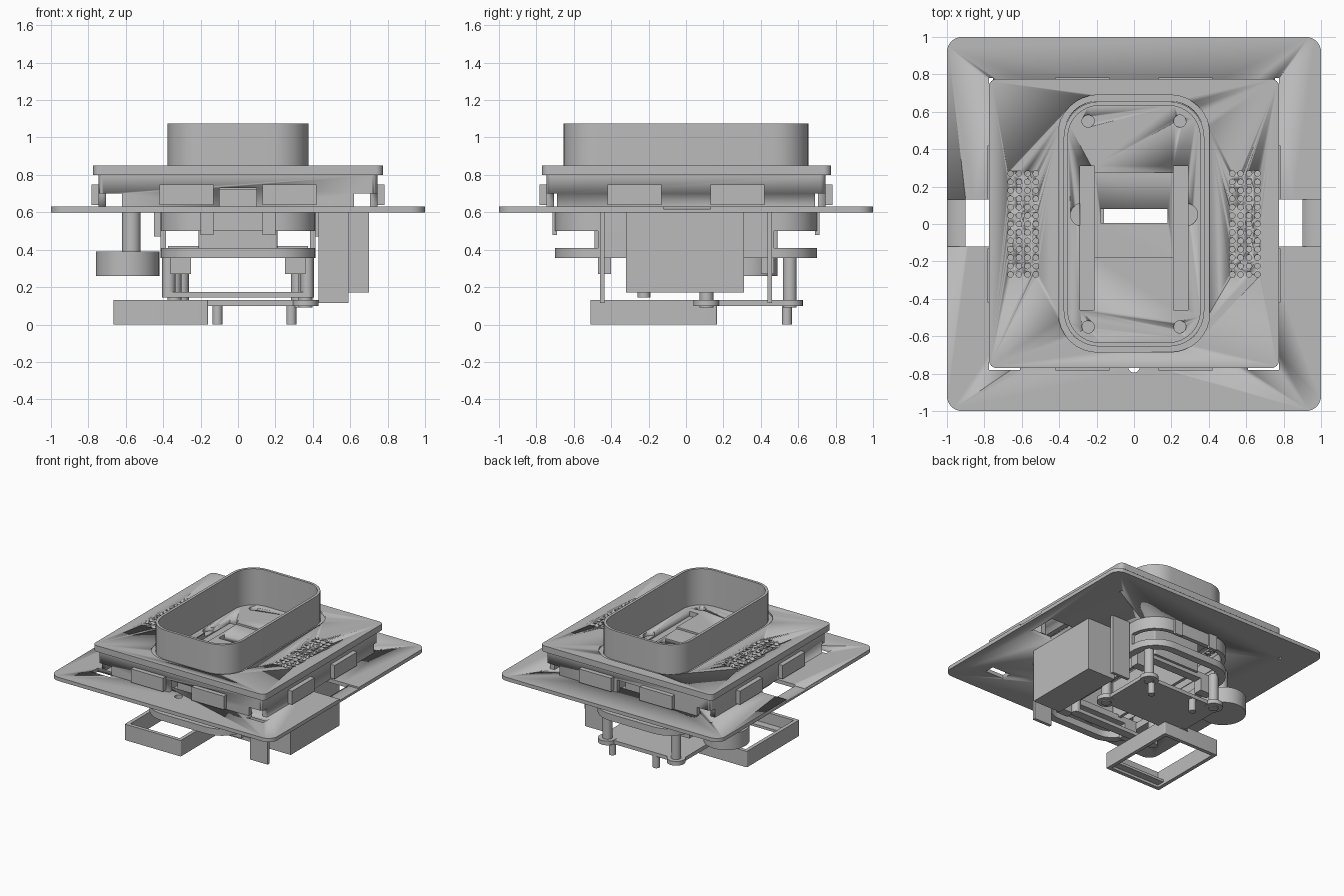
import bpy, bmesh, math

old = bpy.data.objects.get("Cube")
if old:
    bpy.data.objects.remove(old, do_unlink=True)

grey = bpy.data.materials.new("plain grey")
grey.use_nodes = True
GREY = (0.5, 0.5, 0.5, 1)
grey.diffuse_color = GREY
grey.node_tree.nodes["Principled BSDF"].inputs["Base Color"].default_value = GREY


def finish(name, bm):
    """Turn a bmesh into a shaded grey object."""
    bmesh.ops.recalc_face_normals(bm, faces=bm.faces)
    mesh = bpy.data.meshes.new(name)
    bm.to_mesh(mesh)
    bm.free()
    mesh.materials.append(grey)
    ob = bpy.data.objects.new(name, mesh)
    bpy.context.collection.objects.link(ob)
    bpy.ops.object.select_all(action="DESELECT")
    ob.select_set(True)
    bpy.context.view_layer.objects.active = ob
    bpy.ops.object.shade_smooth_by_angle(angle=math.radians(35))
    return ob


def outline(x0, x1, y0, y1, r, seg=8):
    """Rounded rectangle, counter-clockwise."""
    pts = []
    corners = [(x1 - r, y1 - r), (x0 + r, y1 - r), (x0 + r, y0 + r), (x1 - r, y0 + r)]
    for q, (cx, cy) in enumerate(corners):
        for i in range(seg + 1):
            a = math.pi / 2 * (q + i / seg)
            pts.append((cx + r * math.cos(a), cy + r * math.sin(a)))
    return pts


def slab(name, rect, z0, z1, r):
    bm = bmesh.new()
    pts = outline(*rect, r)
    low = [bm.verts.new((x, y, z0)) for x, y in pts]
    top = [bm.verts.new((x, y, z1)) for x, y in pts]
    bm.faces.new(low)
    bm.faces.new(top)
    n = len(pts)
    for i in range(n):
        j = (i + 1) % n
        bm.faces.new((low[i], low[j], top[j], top[i]))
    return finish(name, bm)


def ring(name, rect, z0, z1, r, wall):
    """Rounded rectangular band, open in the middle."""
    x0, x1, y0, y1 = rect
    inner = (x0 + wall, x1 - wall, y0 + wall, y1 - wall)
    a = outline(*rect, r)
    b = outline(*inner, max(r - wall, 0.004))
    bm = bmesh.new()
    loops = [[bm.verts.new((x, y, z)) for x, y in pts]
             for pts, z in ((a, z0), (a, z1), (b, z1), (b, z0))]
    n = len(a)
    for k in range(4):
        p, q = loops[k], loops[(k + 1) % 4]
        for i in range(n):
            j = (i + 1) % n
            bm.faces.new((p[i], p[j], q[j], q[i]))
    return finish(name, bm)


def box(name, x0, x1, y0, y1, z0, z1):
    bm = bmesh.new()
    bmesh.ops.create_cube(bm, size=1)
    for v in bm.verts:
        v.co = ((x0 + x1) / 2 + v.co.x * (x1 - x0), (y0 + y1) / 2 + v.co.y * (y1 - y0),
                (z0 + z1) / 2 + v.co.z * (z1 - z0))
    return finish(name, bm)


def rods(name, spots, r, z0, z1, seg=24):
    """One object holding an upright cylinder at each spot."""
    bm = bmesh.new()
    for x, y in spots:
        new = bmesh.ops.create_cone(bm, cap_ends=True, segments=seg, radius1=r, radius2=r, depth=z1 - z0)
        bmesh.ops.translate(bm, verts=new["verts"], vec=(x, y, (z0 + z1) / 2))
    return finish(name, bm)


def cut(ob, *cutters):
    for c in cutters:
        m = ob.modifiers.new("cut", "BOOLEAN")
        m.operation, m.solver, m.object = "DIFFERENCE", "EXACT", c
        bpy.context.view_layer.objects.active = ob
        bpy.ops.object.modifier_apply(modifier=m.name)
        bpy.data.objects.remove(c, do_unlink=True)


SIDES = (-1, 1)


def span(s, a, b):
    """Mirror an interval to the chosen side."""
    return sorted((s * a, s * b))


# Base plate with oval opening, side slots, corner slots and edge channels
base = slab("base_plate", (-1, 1, -1, 1), 0.60, 0.63, 0.08)
cut(base, slab("c", (-0.38, 0.38, -0.66, 0.66), 0.5, 0.7, 0.2),
    rods("c", [(0, -0.765)], 0.03, 0.5, 0.7))
for s in SIDES:
    cut(base, box("c", *span(s, 0.70, 0.90), -0.12, 0.13, 0.5, 0.7),
        box("c", *span(s, 0.85, 1.1), -0.12, 0.13, 0.618, 0.7),
        box("c", *span(s, 0.61, 0.775), -0.78, -0.70, 0.5, 0.7),
        box("c", *span(s, 0.755, 0.775), 0.75, 0.78, 0.5, 0.7))

# Cover with vent grids
cover = slab("cover_plate", (-0.775, 0.775, -0.77, 0.775), 0.80, 0.85, 0.04)
vents = [(s * (0.525 + 0.045 * i), -0.27 + 0.045 * j) for s in SIDES for i in range(4) for j in range(13)]
cut(cover, slab("c", (-0.405, 0.405, -0.685, 0.69), 0.7, 0.9, 0.21),
    rods("c", vents, 0.015, 0.7, 0.9, 12))
ring("cover_seat", (-0.41, 0.41, -0.69, 0.695), 0.78, 0.835, 0.21, 0.04)

# Skirt below the cover, with lower gaps at the corners
skirt = ring("cover_skirt", (-0.745, 0.745, -0.745, 0.745), 0.63, 0.80, 0.03, 0.04)
for sx in SIDES:
    for sy in SIDES:
        cut(skirt, box("c", *span(sx, 0.62, 0.80), *span(sy, 0.69, 0.80), 0.6, 0.70))
for s in SIDES:
    cut(skirt, box("c", -0.10, 0.10, *span(s, 0.69, 0.80), 0.6, 0.73))

# Snap clips, two on each side
for s in SIDES:
    for t in SIDES:
        box("end_clip", *span(t, 0.13, 0.42), *span(s, 0.745, 0.782), 0.64, 0.75)
        box("side_clip", *span(s, 0.745, 0.782), *span(t, 0.13, 0.42), 0.64, 0.75)

# Upright rim and its floor
ring("rim_wall", (-0.376, 0.376, -0.655, 0.655), 0.72, 1.075, 0.19, 0.022)
floor = slab("rim_floor", (-0.36, 0.36, -0.64, 0.64), 0.72, 0.78, 0.18)
cut(floor, box("c", -0.21, 0.21, -0.18, 0.275, 0.765, 0.9),
    box("c", -0.18, 0.18, 0.005, 0.08, 0.6, 0.9),
    rods("c", [(s * 0.28, 0.05) for s in SIDES], 0.06, 0.75, 0.9),
    rods("c", [(s * 0.245, t * 0.55) for s in SIDES for t in SIDES], 0.033, 0.75, 0.9))
for s in SIDES:
    cut(floor, box("c", *span(s, 0.21, 0.29), -0.46, 0.31, 0.74, 0.9))

# Sleeve under the base: two oval bands joined by an inner housing
ring("upper_band", (-0.415, 0.415, -0.70, 0.70), 0.50, 0.60, 0.22, 0.035)
ring("lower_band", (-0.415, 0.415, -0.70, 0.70), 0.355, 0.41, 0.22, 0.06)
ring("inner_housing", (-0.21, 0.21, -0.49, 0.49), 0.40, 0.72, 0.01, 0.025)
for s in SIDES:
    box("cross_bar", -0.375, 0.375, *span(s, 0.40, 0.47), 0.37, 0.42)
    box("side_panel", *span(s, 0.415, 0.45), -0.30, 0.30, 0.47, 0.60)
    box("side_strut", *span(s, 0.385, 0.415), -0.47, 0.47, 0.40, 0.52)
    for t in SIDES:
        box("band_tab", *span(s, 0.13, 0.20), *span(t, 0.69, 0.715), 0.48, 0.60)
        box("band_foot", *span(s, 0.25, 0.36), *span(t, 0.40, 0.47), 0.27, 0.38)

# Deep side box and the thin plates either side of it
box("side_box", 0.45, 0.70, -0.32, 0.31, 0.17, 0.60)
for s in SIDES:
    box("thin_bracket", 0.43, 0.59, *span(s, 0.435, 0.46), 0.115, 0.60)

# Lower board on posts, with pegs below
corners = [(-0.34, 0.11), (0.36, 0.11), (-0.30, 0.555), (0.32, 0.555)]
slab("lower_board", (-0.35, 0.38, 0.09, 0.57), 0.10, 0.13, 0.03)
rods("board_lugs", corners, 0.07, 0.098, 0.132)
rods("board_posts", corners, 0.037, 0.09, 0.37)
rods("board_pegs", [(-0.11, 0.54), (0.285, 0.54)], 0.027, 0, 0.11)
box("lower_bar", -0.38, 0.38, -0.26, -0.19, 0.145, 0.175)
rods("bar_posts", [(s * 0.37, -0.225) for s in SIDES], 0.035, 0.145, 0.40)

# Low open frame with an inner ledge
ring("open_frame", (-0.665, -0.16, -0.51, 0.165), 0, 0.13, 0.008, 0.03)
box("frame_ledge", -0.64, -0.18, -0.49, -0.42, 0.02, 0.04)
box("frame_link", -0.36, -0.31, 0.10, 0.15, 0.09, 0.13)

# Round puck hanging from a stem
rods("puck", [(-0.59, 0.32)], 0.17, 0.26, 0.39, 40)
rods("puck_stem", [(-0.57, 0.32)], 0.05, 0.38, 0.61)
